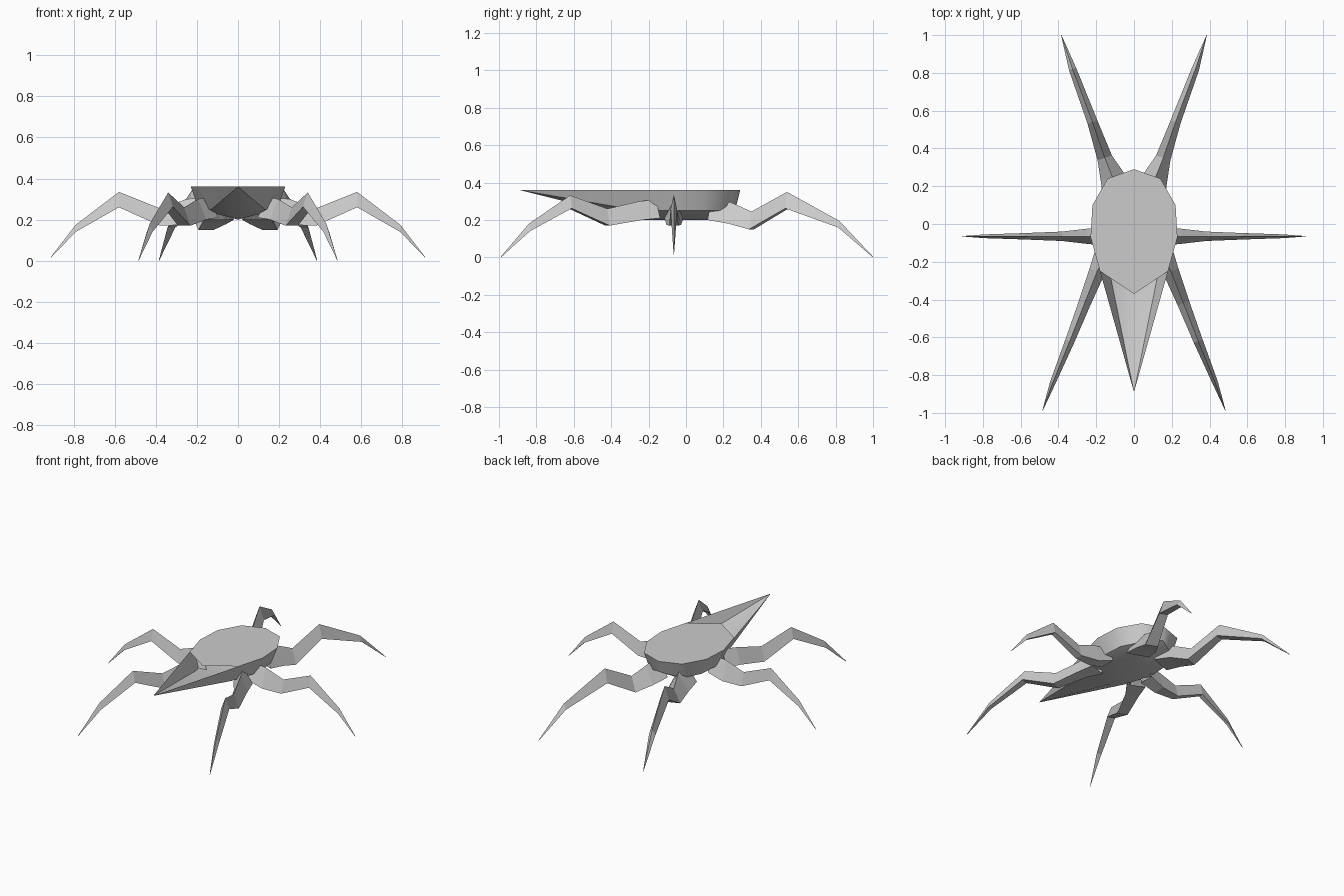
import bpy, bmesh, math
from mathutils import Vector

if "Cube" in bpy.data.objects:
    bpy.data.objects.remove(bpy.data.objects["Cube"])


def mirrored(name, bm, smooth=None):
    """Turn a right-hand half mesh into an object mirrored across x = 0."""
    bmesh.ops.remove_doubles(bm, verts=bm.verts, dist=0.0001)
    bmesh.ops.recalc_face_normals(bm, faces=bm.faces)
    mesh = bpy.data.meshes.new(name)
    bm.to_mesh(mesh)
    bm.free()
    ob = bpy.data.objects.new(name, mesh)
    bpy.context.collection.objects.link(ob)
    if smooth:
        bpy.ops.object.select_all(action='DESELECT')
        ob.select_set(True)
        bpy.context.view_layer.objects.active = ob
        bpy.ops.object.shade_smooth_by_angle(angle=math.radians(smooth))
    ob.modifiers.new("Mirror", 'MIRROR')
    return ob


def skin(bm, rows, closed=False):
    """Bridge rows of points with faces, dropping collapsed corners."""
    for a, b in zip(rows, rows[1:]):
        n = len(a)
        for i in range(n if closed else n - 1):
            j = (i + 1) % n
            pts = []
            for p in (a[i], a[j], b[j], b[i]):
                if p not in pts:
                    pts.append(p)
            if len(pts) > 2:
                bm.faces.new([bm.verts.new(p) for p in pts])


def leg(name, stations):
    """Tapered leg, ridge on top and flat below: (x, y, top z, bottom z, width)."""
    bm = bmesh.new()
    rows = []
    run = Vector(stations[-1][:2]) - Vector(stations[1][:2])
    side = Vector((-run.y, run.x)).normalized()
    for x, y, top, bottom, width in stations:
        s = side * width / 2
        rows.append([(x, y, top), (x + s.x, y + s.y, bottom), (x - s.x, y - s.y, bottom)])
    skin(bm, rows, closed=True)
    return mirrored(name, bm)


# Flat deck on the body, ending in a V over the tail
Z = 0.36
rim = [(0, .29), (.14, .24), (.22, .10), (.23, -.07), (.18, -.25)]
bm = bmesh.new()
bm.faces.new([bm.verts.new((x, y, Z)) for x, y in rim + [(0, -.37)]])
mirrored("body_deck", bm)

# Hull under the deck, running out to an open trough-shaped tail
tip = (0, -.89, Z)
top = [(x, y, Z) for x, y in rim] + [tip]
chine = [(0, .27, .28), (.12, .21, .25), (.18, .09, .25),
         (.19, -.07, .25), (.13, -.25, .25), tip]
keel = [(0, .13, .2), (0, .13, .2), (0, .08, .2), (0, -.07, .2), (0, -.25, .2), tip]
bm = bmesh.new()
skin(bm, [top, chine, keel])
mirrored("hull_and_tail", bm, 40)

# Three pairs of legs
leg("front_legs", [(.15, -.16, .31, .21, .12), (.195, -.25, .30, .20, .085),
                   (.262, -.42, .26, .17, .065), (.34, -.62, .332, .262, .05),
                   (.43, -.84, .18, .14, .03), (.485, -.99, .004, 0, .002)])
leg("middle_legs", [(.15, -.065, .31, .21, .10), (.25, -.065, .30, .175, .08),
                    (.38, -.065, .255, .17, .05), (.58, -.065, .335, .26, .034),
                    (.79, -.065, .175, .14, .02), (.91, -.065, .02, .016, .002)])
leg("back_legs", [(.09, .14, .33, .20, .15), (.115, .25, .29, .18, .13),
                  (.155, .35, .245, .15, .08), (.22, .54, .35, .262, .055),
                  (.325, .82, .195, .16, .04), (.385, 1, .004, 0, .002)])
